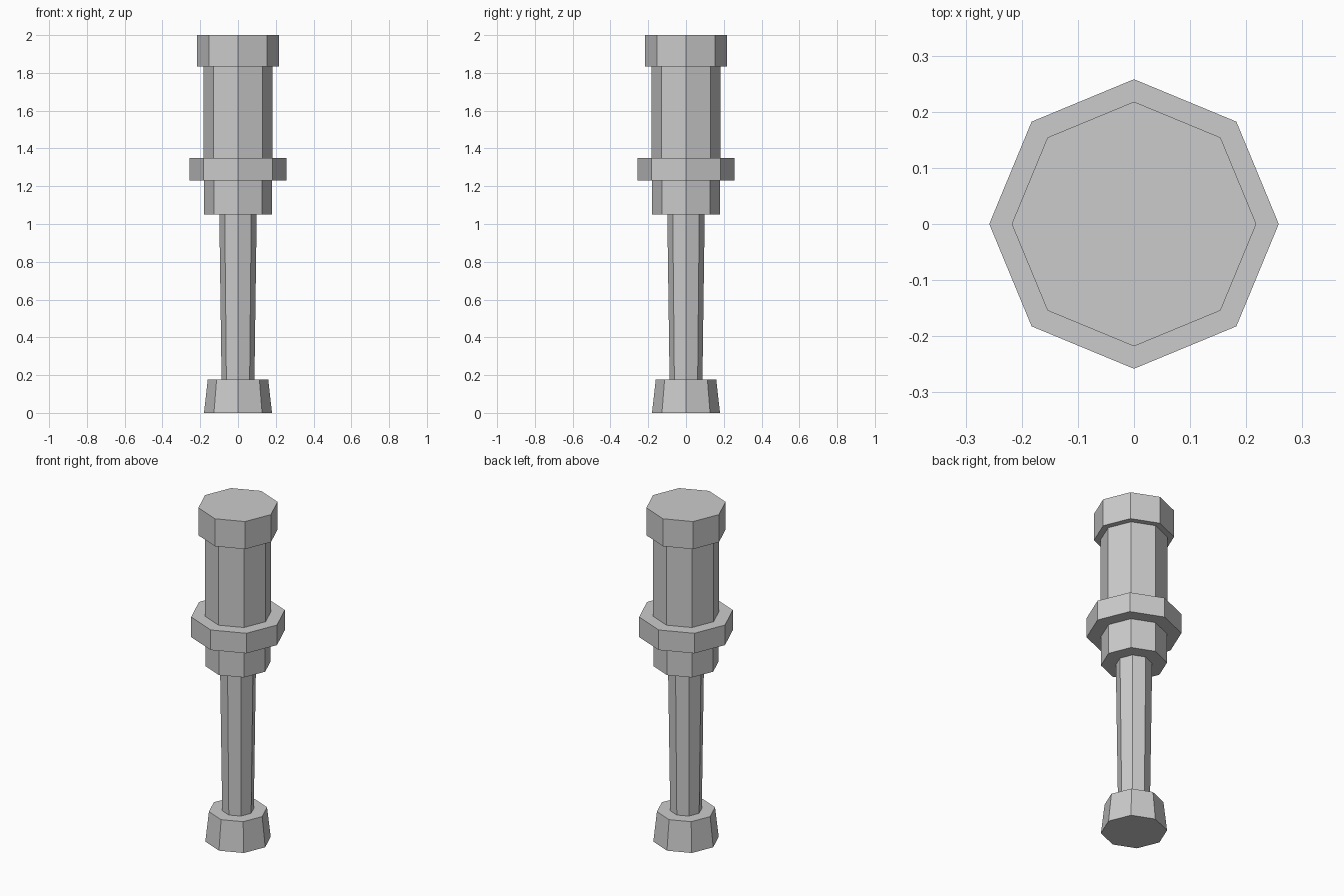
import bpy

if "Cube" in bpy.data.objects:
    bpy.data.objects.remove(bpy.data.objects["Cube"])

SIDES = 8


def octagon(name, z0, z1, r0, r1):
    """Flat-sided tapered section with corners on the x and y axes."""
    bpy.ops.mesh.primitive_cone_add(vertices=SIDES, radius1=r0, radius2=r1,
                                    depth=z1 - z0, location=(0, 0, (z0 + z1) / 2))
    bpy.context.object.name = name
    bpy.context.object.data.name = name


# name, bottom z, top z, bottom radius, top radius
parts = [
    ("pommel", 0.0, 0.178, 0.18, 0.16),          # flared foot
    ("handle", 0.178, 1.05, 0.087, 0.099),       # slim tapered grip
    ("lower_collar", 1.05, 1.23, 0.18, 0.18),    # collar under the ring
    ("ring", 1.23, 1.35, 0.258, 0.258),          # widest band
    ("barrel", 1.35, 1.835, 0.183, 0.183),       # main body
    ("cap", 1.835, 2.0, 0.218, 0.218),           # top end
]

for part in parts:
    octagon(*part)
